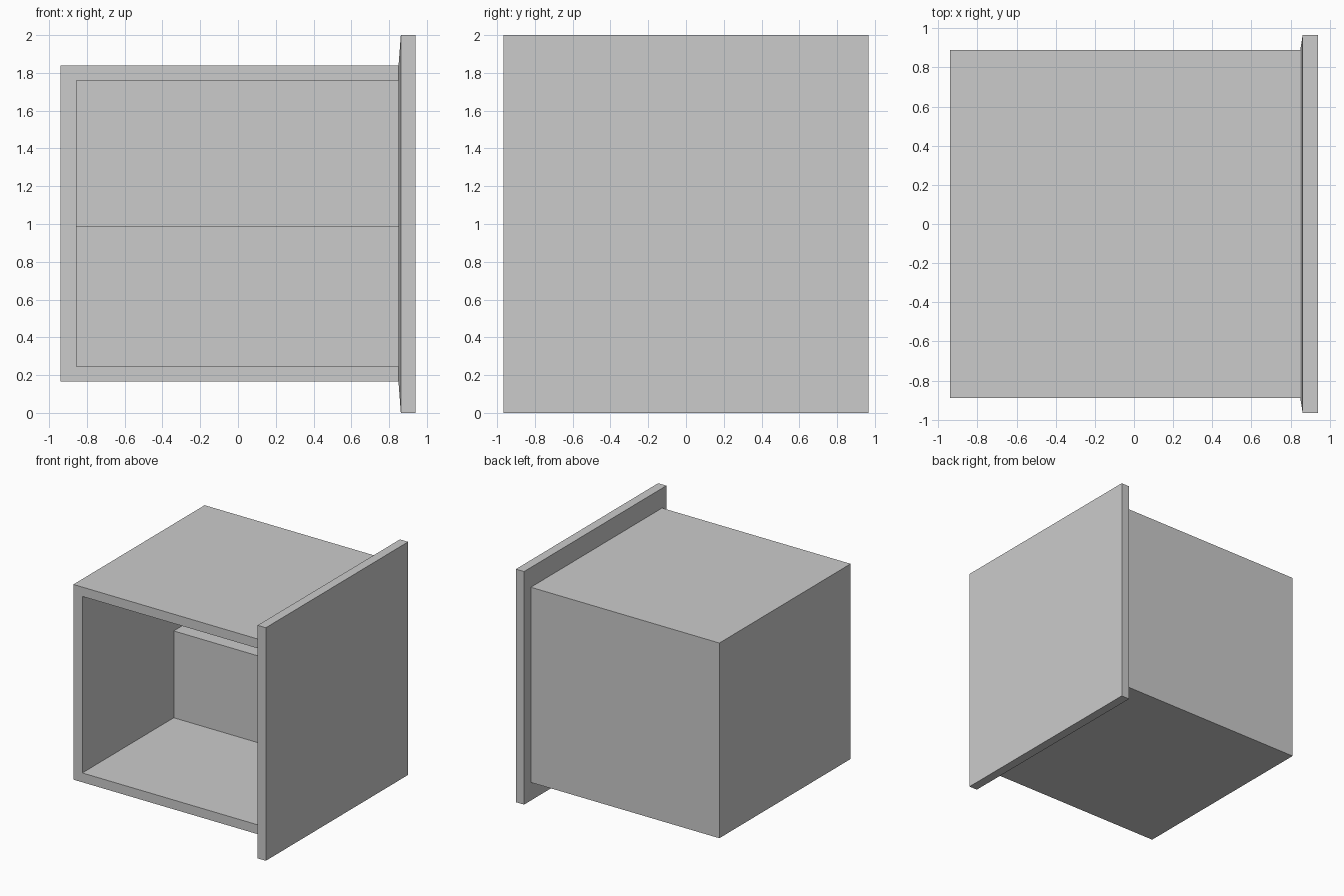
import bpy
import bmesh

cube = bpy.data.objects.get("Cube")
if cube:
    bpy.data.objects.remove(cube, do_unlink=True)

GREY = (0.6, 0.6, 0.6, 1)
grey = bpy.data.materials.new("light_grey")
grey.use_nodes = True
grey.diffuse_color = GREY
grey.node_tree.nodes["Principled BSDF"].inputs["Base Color"].default_value = GREY


def finish(name, bm):
    bmesh.ops.recalc_face_normals(bm, faces=bm.faces)
    mesh = bpy.data.meshes.new(name)
    bm.to_mesh(mesh)
    bm.free()
    mesh.materials.append(grey)
    obj = bpy.data.objects.new(name, mesh)
    bpy.context.collection.objects.link(obj)


def prism(name, outline, x0, x1):
    """Extrude a (y, z) outline along x."""
    bm = bmesh.new()
    face = bm.faces.new([bm.verts.new((x0, y, z)) for y, z in outline])
    moved = bmesh.ops.extrude_face_region(bm, geom=[face])["geom"]
    verts = [v for v in moved if isinstance(v, bmesh.types.BMVert)]
    bmesh.ops.translate(bm, verts=verts, vec=(x1 - x0, 0, 0))
    finish(name, bm)


# Cabinet dimensions
LEFT, INNER, JOIN = -0.94, -0.855, 0.85
HALF, BOTTOM, TOP, WALL = 0.89, 0.165, 1.84, 0.08
STEP_Y, STEP_Z = 0.35, 0.99

# Cabinet shell: floor, stepped back and ceiling in one profile, open at the front
prism("cabinet_shell", [
    (-HALF, BOTTOM), (HALF, BOTTOM), (HALF, TOP), (-HALF, TOP),
    (-HALF, TOP - WALL), (HALF - WALL, TOP - WALL), (HALF - WALL, STEP_Z),
    (STEP_Y, STEP_Z), (STEP_Y, BOTTOM + WALL), (-HALF, BOTTOM + WALL),
], INNER, JOIN)

# Solid side wall
prism("side_wall", [(-HALF, BOTTOM), (HALF, BOTTOM), (HALF, TOP), (-HALF, TOP)],
      LEFT, INNER)

# Door panel with a shallow sloped inner rim, built as stacked rectangles
bm = bmesh.new()
loops = []
for x, half_y, half_z in [(JOIN, HALF, 0.84), (0.862, 0.965, 1), (0.94, 0.965, 1)]:
    loops.append([bm.verts.new((x, sy * half_y, 1 + sz * half_z))
                  for sy, sz in [(-1, -1), (1, -1), (1, 1), (-1, 1)]])
for a, b in zip(loops, loops[1:]):
    for i in range(4):
        j = (i + 1) % 4
        bm.faces.new((a[i], a[j], b[j], b[i]))
bm.faces.new(loops[0])
bm.faces.new(loops[-1])
finish("door_panel", bm)
